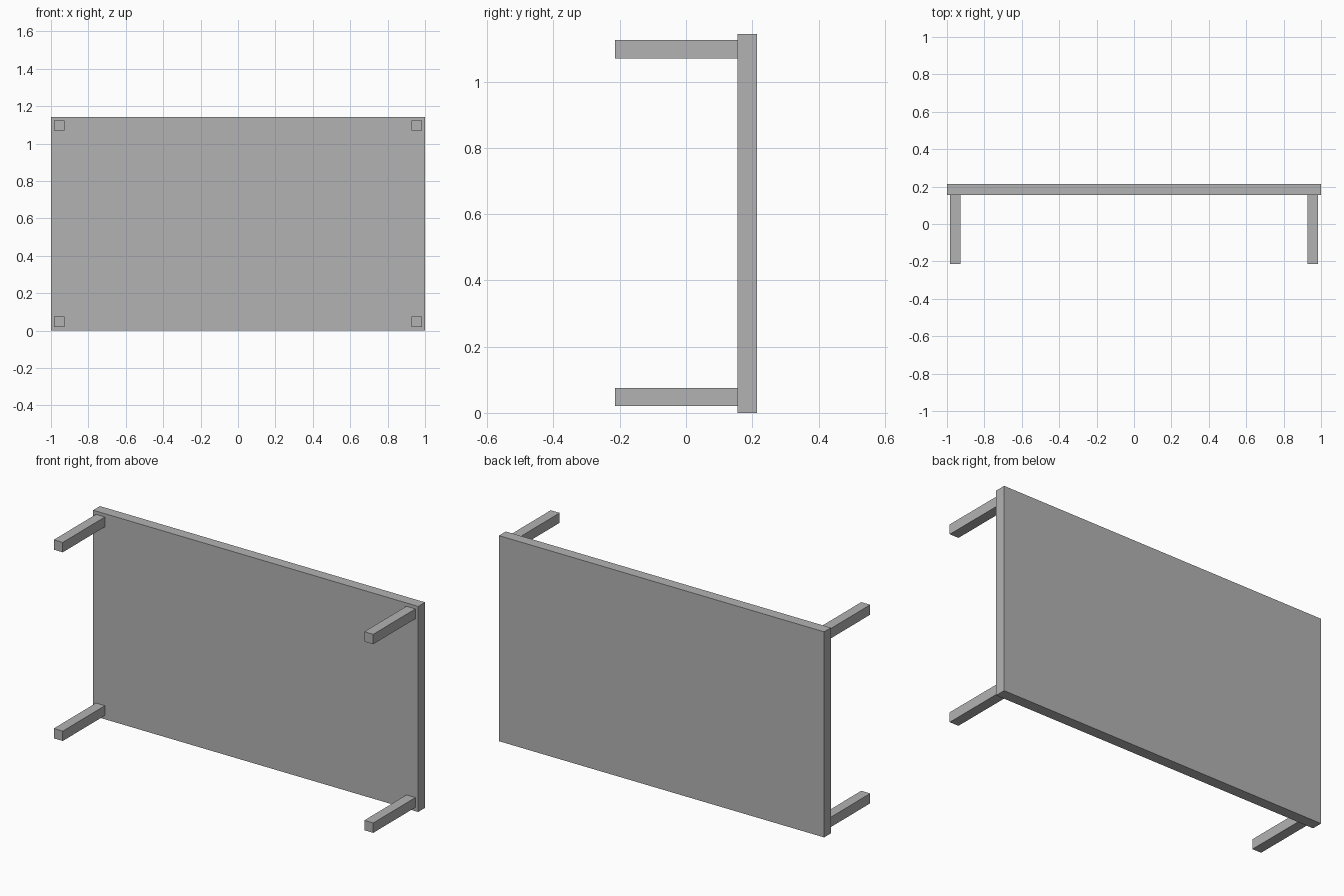
import bpy
from mathutils import Vector

default = bpy.data.objects.get("Cube")
if default:
    bpy.data.objects.remove(default, do_unlink=True)

# Single plain grey
grey = bpy.data.materials.new("plain grey")
grey.use_nodes = True
colour = (0.45, 0.45, 0.45, 1)
grey.diffuse_color = colour
grey.node_tree.nodes["Principled BSDF"].inputs["Base Color"].default_value = colour


def box(name, low, high):
    low, high = Vector(low), Vector(high)
    bpy.ops.mesh.primitive_cube_add(size=1)
    obj = bpy.context.object
    obj.name = obj.data.name = name
    size, centre = high - low, (low + high) / 2
    for v in obj.data.vertices:
        v.co = Vector(a * b for a, b in zip(v.co, size)) + centre
    obj.data.materials.append(grey)
    return obj


HEIGHT = 1.143
BACK, UNDERSIDE = 0.215, 0.155
LEG = 0.055

# Table top standing on its long edge
box("table_top", (-1, UNDERSIDE, 0), (1, BACK, HEIGHT))

# Four square legs pointing forward from the corners
for side, x in (("left", 0.955), ("right", -0.955)):
    for level, z in (("lower", 0.048), ("upper", HEIGHT - 0.046)):
        box(f"{level}_{side}_leg",
            (x - LEG / 2, -BACK, z - LEG / 2),
            (x + LEG / 2, UNDERSIDE, z + LEG / 2))
